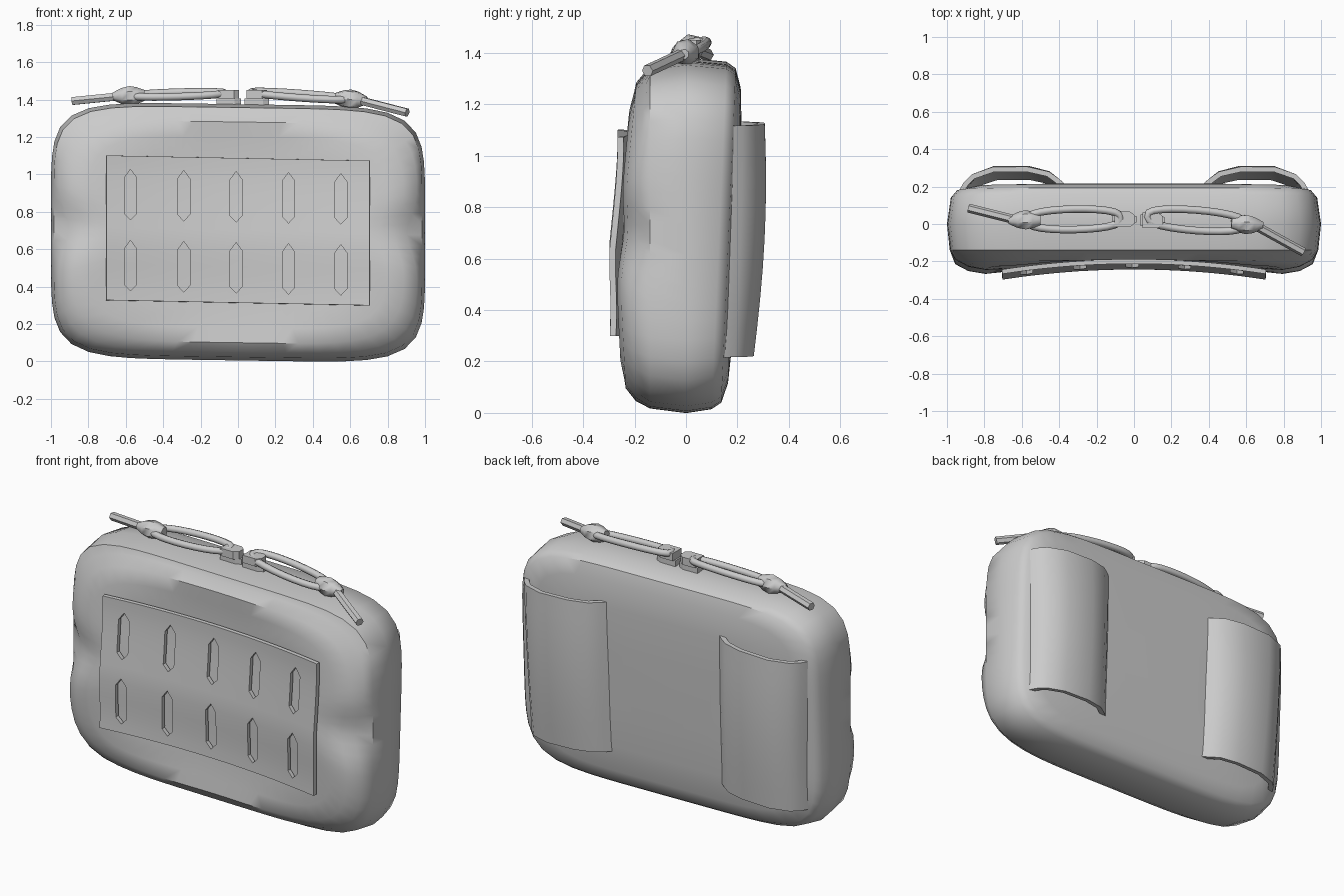
import bpy, bmesh, math
from mathutils import Vector

if "Cube" in bpy.data.objects:
    bpy.data.objects.remove(bpy.data.objects["Cube"])

grey = bpy.data.materials.new("plain grey fabric")
grey.use_nodes = True
grey.diffuse_color = (0.6, 0.6, 0.6, 1)
grey.node_tree.nodes["Principled BSDF"].inputs["Base Color"].default_value = (0.6, 0.6, 0.6, 1)


def make(name, bm, angle=35):
    """Turn a bmesh into a shaded object."""
    bmesh.ops.recalc_face_normals(bm, faces=bm.faces)
    me = bpy.data.meshes.new(name)
    bm.to_mesh(me)
    bm.free()
    ob = bpy.data.objects.new(name, me)
    bpy.context.collection.objects.link(ob)
    me.materials.append(grey)
    shade(ob, angle)
    return ob


def shade(ob, angle=35):
    bpy.ops.object.select_all(action='DESELECT')
    ob.select_set(True)
    bpy.context.view_layer.objects.active = ob
    bpy.ops.object.shade_smooth_by_angle(angle=math.radians(angle))


def apply(ob, kind, **settings):
    mod = ob.modifiers.new(kind, kind)
    for key, value in settings.items():
        setattr(mod, key, value)
    bpy.context.view_layer.objects.active = ob
    bpy.ops.object.modifier_apply(modifier=mod.name)


def loft(bm, rings, closed=True):
    """Skin a list of point rings and cap both ends."""
    loops = [[bm.verts.new(p) for p in ring] for ring in rings]
    n = len(loops[0])
    for a, b in zip(loops, loops[1:]):
        for i in range(n):
            bm.faces.new((a[i], a[(i + 1) % n], b[(i + 1) % n], b[i]))
    if closed:
        bm.faces.new(loops[0])
        bm.faces.new(loops[-1])


# Dished front that leans back towards the top, and the lean of the back
MID = 0.69


def front_y(x, z):
    r = min(1, (x / 0.8) ** 2 + ((z - MID) / 0.6) ** 4)
    return -0.205 - 0.07 * r + 0.1 * max(0, z - 0.65) + 0.05 * max(0, 0.55 - z)


def back_lean(z):
    return 0.03 * (z - MID) / MID


# Body: soft rectangular rings, back to front
def body_ring(y, sx, sz, front=False, n=72):
    pts = []
    power = 5 if front else 6
    for i in range(n):
        a = 2 * math.pi * i / n
        c, s = math.cos(a), math.sin(a)
        k = (abs(c) ** power + abs(s) ** power) ** (-1 / power)
        x, z = sx * k * c, MID + sz * k * s
        if front:
            yy = front_y(x, z) + y
            if sx > 0.7:
                dent = math.exp(-((z - 0.7) / 0.14) ** 2) * abs(c) ** 4
                x *= 1 - 0.06 * dent
                yy += 0.025 * dent
        else:
            yy = y + (back_lean(z) if y > 0.05 else 0)
        pts.append((x, yy, z - 0.015 * x))
    return pts


bm = bmesh.new()
rings = [body_ring(*r) for r in (
    (0.202, 0.3, 0.2), (0.198, 0.6, 0.42), (0.188, 0.85, 0.57), (0.165, 0.95, 0.645),
    (0.128, 0.98, 0.67), (0, 1, 0.685), (-0.14, 0.985, 0.667))]
rings += [body_ring(*r, front=True) for r in (
    (0.055, 0.96, 0.64), (0.018, 0.89, 0.59), (0.003, 0.8, 0.51),
    (0, 0.65, 0.4), (0, 0.45, 0.28), (0, 0.25, 0.15), (0, 0.08, 0.05))]
loft(bm, rings)
make("pouch_body", bm, 40)

# Front panel following the dished front, with two rows of slots cut through
bm = bmesh.new()
bmesh.ops.create_grid(bm, x_segments=20, y_segments=16, size=1)
for v in bm.verts:
    x, z = v.co.x * 0.705, 0.7 + v.co.y * 0.387
    v.co = (x, front_y(x, z) - 0.026, z - 0.02 * x)
panel = make("front_panel", bm)
apply(panel, 'SOLIDIFY', thickness=0.024, offset=0)

bm = bmesh.new()
for cx in (-0.575, -0.29, -0.01, 0.27, 0.55):
    for cz in (0.88, 0.5):
        outline = [(0, 0.135), (0.033, 0.09), (0.033, -0.1),
                   (0, -0.135), (-0.033, -0.1), (-0.033, 0.09)]
        loft(bm, [[(cx + x, y, cz + z - 0.02 * cx) for x, z in outline]
                  for y in (-0.5, 0)])
cutter = make("slot_cutter", bm)
cutter.hide_render = True
apply(panel, 'BOOLEAN', object=cutter, operation='DIFFERENCE', solver='EXACT')
bpy.data.objects.remove(cutter)
shade(panel)

# Back belt loops: arched sheets open at top and bottom
ARCH = [(0.925, 0.155), (0.9, 0.205), (0.86, 0.25), (0.75, 0.293),
        (0.57, 0.293), (0.46, 0.265), (0.41, 0.225), (0.37, 0.185)]
for side, name in ((1, "left_belt_loop"), (-1, "right_belt_loop")):
    bm = bmesh.new()
    rows = []
    for i in range(9):
        t = i / 8
        z = 0.225 + 0.9 * t
        bulge = 0.72 + 0.28 * math.sin(math.pi * (0.08 + 0.7 * t))
        rows.append([bm.verts.new((side * (x - 0.03 * (1 - t) * (x - 0.37) / 0.55),
                                   0.155 + (y - 0.155) * bulge + 0.7 * back_lean(z),
                                   z - 0.03 * (x - 0.65)))
                     for x, y in ARCH])
    for a, b in zip(rows, rows[1:]):
        for j in range(len(ARCH) - 1):
            bm.faces.new((a[j], a[j + 1], b[j + 1], b[j]))
    loop = make(name, bm)
    apply(loop, 'SOLIDIFY', thickness=0.028, offset=0)
    shade(loop, 40)


# Zip pulls: slider, cord loop, knot and cord tail
def tube(name, pts, radii, cyclic=False, sides=8):
    bm = bmesh.new()
    pts = [Vector(p) for p in pts]
    n = len(pts)
    rings = []
    for i, p in enumerate(pts):
        nxt = pts[(i + 1) % n] if cyclic else pts[min(i + 1, n - 1)]
        prv = pts[i - 1] if cyclic else pts[max(i - 1, 0)]
        d = (nxt - prv).normalized()
        u = d.cross(Vector((0, 0, 1))).normalized()
        w = u.cross(d)
        rings.append([p + radii[i % len(radii)] * (
            u * math.cos(2 * math.pi * k / sides) + w * math.sin(2 * math.pi * k / sides))
            for k in range(sides)])
    if cyclic:
        rings.append(rings[0])
    loft(bm, rings, not cyclic)
    bmesh.ops.remove_doubles(bm, verts=bm.verts, dist=0.0001)
    return make(name, bm, 50)


def zip_pull(side, slider, start, knot, tail):
    slider, start, knot, tail = map(Vector, (slider, start, knot, tail))
    # slider body with a raised six-sided bridge
    bm = bmesh.new()
    for w, d, low, high in ((0.065, 0.03, -0.02, 0.015), (0.055, 0.042, 0.015, 0.06)):
        hexagon = [(w, d / 2), (w / 2, d), (-w, d), (-w, -d), (w / 2, -d), (w, -d / 2)]
        loft(bm, [[slider + Vector((x, y, z)) for x, y in hexagon] for z in (low, high)])
    make(side + "_zip_slider", bm, 20)
    # long cord loop lying along the top
    pts = []
    for i in range(24):
        a = 2 * math.pi * i / 24
        t = 0.5 - 0.5 * math.cos(a)
        p = start.lerp(knot, t)
        s = math.sin(a)
        width = 0.055 * math.copysign(abs(s) ** 0.7, s)
        pts.append(p + Vector((0, width, 0.012 * s)))
    tube(side + "_cord_loop", pts, [0.02], True)
    # lumpy knot
    d = (knot - start).normalized()
    tube(side + "_cord_knot",
         [knot + d * o for o in (-0.07, -0.03, 0.01, 0.05, 0.085, 0.1)],
         [0.03, 0.046, 0.054, 0.045, 0.028, 0.02], sides=7)
    # stiff tail
    tube(side + "_cord_tail", [knot + d * 0.05, tail], [0.024, 0.024], sides=6)


zip_pull("right", (-0.05, 0.025, 1.39), (-0.07, 0.03, 1.435),
         (-0.57, 0.02, 1.42), (-0.885, 0.085, 1.392))
zip_pull("left", (0.1, 0.02, 1.39), (0.07, 0.04, 1.44),
         (0.59, 0.0, 1.402), (0.905, -0.15, 1.33))
